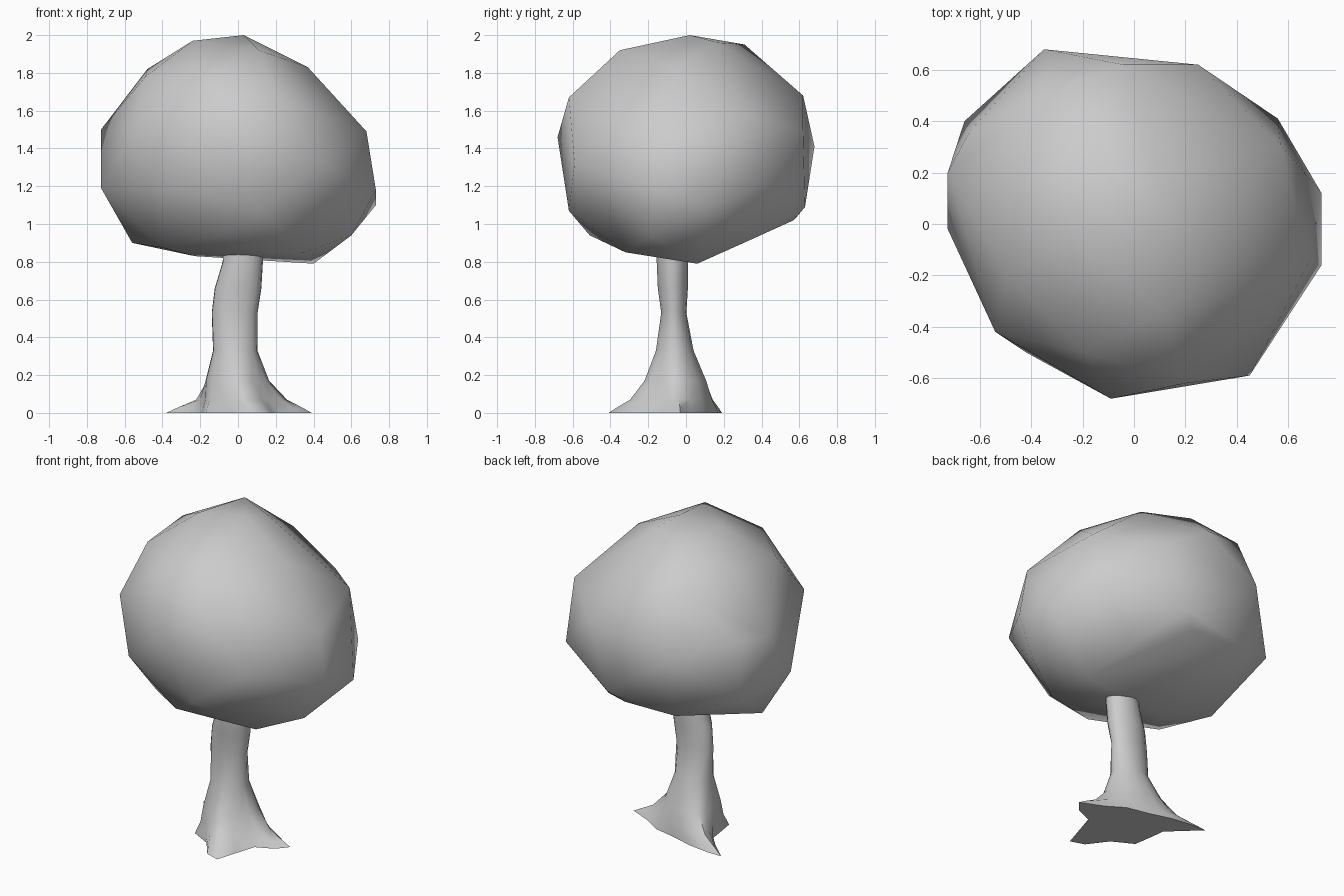
import bpy, bmesh
from math import sin, cos, pi, radians


def finish(name, bm, angle):
    bmesh.ops.recalc_face_normals(bm, faces=bm.faces)
    mesh = bpy.data.meshes.new(name)
    bm.to_mesh(mesh)
    bm.free()
    obj = bpy.data.objects.new(name, mesh)
    bpy.context.collection.objects.link(obj)
    bpy.ops.object.select_all(action='DESELECT')
    obj.select_set(True)
    bpy.context.view_layer.objects.active = obj
    bpy.ops.object.shade_smooth_by_angle(angle=radians(angle))
    return obj


# Leaf crown: lumpy low-poly ball, hulled from rings of control points
crown_rings = [
    # top
    [(.03, .02, 2.0), (.09, .17, 1.96)],
    # upper shoulder
    [(.37, -.05, 1.83), (-.17, .31, 1.95), (-.24, -.04, 1.97), (-.48, .13, 1.82),
     (-.49, -.21, 1.78), (.11, -.35, 1.92), (-.19, -.50, 1.78), (-.36, .50, 1.77)],
    # widest part, upper
    [(-.04, .62, 1.68), (.20, -.62, 1.67), (.57, .31, 1.57), (.25, .62, 1.495),
     (.68, -.15, 1.49), (-.725, .20, 1.50), (-.54, -.42, 1.51), (-.64, .36, 1.50)],
    # widest part, lower
    [(-.09, -.68, 1.46), (-.35, .68, 1.41), (.45, -.59, 1.32), (.56, .41, 1.20),
     (.73, -.16, 1.18), (.73, .12, 1.10), (-.725, -.02, 1.19), (-.66, .40, 1.16),
     (-.42, -.50, 1.18), (.115, .63, 1.09), (.12, -.62, 1.07)],
    # underside
    [(-.33, .58, 1.03), (.03, .57, 1.02), (.60, -.19, .94), (-.08, -.51, .94),
     (-.56, .03, .90), (.30, .35, .92), (-.40, -.25, .875), (.35, -.32, .85),
     (-.23, -.05, .83), (.40, .06, .79)],
]
bm = bmesh.new()
for ring in crown_rings:
    for p in ring:
        bm.verts.new(p)
bmesh.ops.convex_hull(bm, input=bm.verts)
loose = [v for v in bm.verts if not v.link_faces]
bmesh.ops.delete(bm, geom=loose, context='VERTS')
finish("leaf_crown", bm, 80)

# Trunk: root outline on the ground, blended upward into oval rings
outline = [(.39, -.03), (.25, .03), (.14, .10), (0, .13), (-.14, .17), (-.28, .19),
           (-.38, .19), (-.28, .10), (-.20, .02), (-.19, -.06), (-.17, -.19),
           (-.04, -.26), (.05, -.38), (.14, -.41), (.18, -.28), (.22, -.15), (.33, -.10)]
# z, centre x, centre y, radius x, radius y, share of root outline
rings = [
    (0.00, 0.00, -.05, .18, .18, 1.0),
    (0.025, 0.00, -.05, .17, .17, .80),
    (0.07, 0.00, -.05, .165, .165, .42),
    (0.17, -.015, -.05, .155, .15, .10),
    (0.33, -.015, -.06, .118, .10, 0),
    (0.53, -.018, -.065, .122, .067, 0),
    (0.66, .000, -.07, .124, .080, 0),
    (0.80, .025, -.073, .107, .083, 0),
    (0.86, .028, -.073, .107, .083, 0),
]
n = len(outline)
bm = bmesh.new()
loops = []
for z, cx, cy, rx, ry, k in rings:
    loop = []
    for i, (ox, oy) in enumerate(outline):
        a = 2 * pi * i / n + radians(3)
        x = k * ox + (1 - k) * (cx + rx * cos(a))
        y = k * oy + (1 - k) * (cy + ry * sin(a))
        loop.append(bm.verts.new((x, y, z)))
    loops.append(loop)
for lo, hi in zip(loops, loops[1:]):
    for i in range(n):
        j = (i + 1) % n
        bm.faces.new((lo[i], lo[j], hi[j], hi[i]))
bm.faces.new(loops[0][::-1])
bm.faces.new(loops[-1])
finish("trunk", bm, 55)
